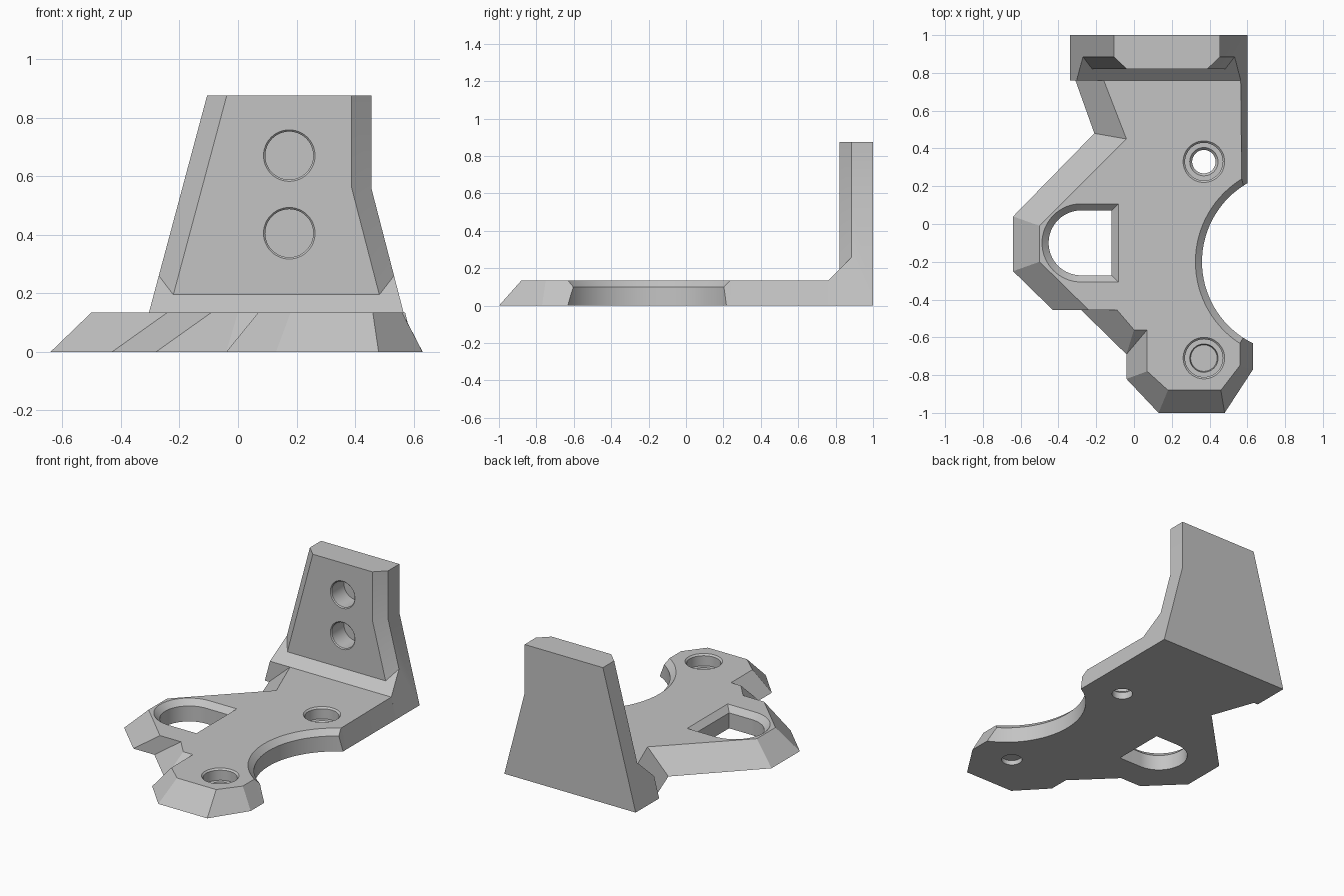
import bpy, bmesh
from math import sin, cos, pi, radians

cube = bpy.data.objects.get("Cube")
if cube:
    bpy.data.objects.remove(cube, do_unlink=True)

grey = bpy.data.materials.new("plain grey")
grey.use_nodes = True
grey.diffuse_color = (0.55, 0.55, 0.55, 1)
grey.node_tree.nodes["Principled BSDF"].inputs["Base Color"].default_value = (0.55, 0.55, 0.55, 1)


def loft(name, rings):
    """Closed solid through rings that all have the same number of points."""
    bm = bmesh.new()
    rows = [[bm.verts.new(p) for p in ring] for ring in rings]
    n = len(rows[0])
    for a, b in zip(rows, rows[1:]):
        for i in range(n):
            j = (i + 1) % n
            bm.faces.new((a[i], a[j], b[j], b[i]))
    bm.faces.new(rows[0])
    bm.faces.new(rows[-1])
    bmesh.ops.remove_doubles(bm, verts=bm.verts, dist=0.0005)
    bmesh.ops.dissolve_limit(bm, angle_limit=radians(0.5), verts=bm.verts, edges=bm.edges)
    bmesh.ops.recalc_face_normals(bm, faces=bm.faces)
    mesh = bpy.data.meshes.new(name)
    bm.to_mesh(mesh)
    bm.free()
    mesh.materials.append(grey)
    obj = bpy.data.objects.new(name, mesh)
    bpy.context.collection.objects.link(obj)
    return obj


def arc(r, start, end, steps):
    return [(r * cos(start + (end - start) * i / steps),
             r * sin(start + (end - start) * i / steps)) for i in range(steps + 1)]


def round_cutter(cx, cy, steps, sides=48):
    """Upright stepped cutter from (radius, z) pairs."""
    return loft("cutter", [[(cx + x, cy + y, z) for x, y in arc(r, 0, 2 * pi, sides)[:-1]]
                           for r, z in steps])


def wall_cutter(cx, cz, steps):
    """Cutter along y from (radius, y) pairs."""
    return loft("cutter", [[(cx + x, y, cz + z) for x, z in arc(r, 0, 2 * pi, 48)[:-1]]
                           for r, y in steps])


def cut(obj, cutters):
    bpy.context.view_layer.objects.active = obj
    for c in cutters:
        c.hide_render = True
        mod = obj.modifiers.new("cut", 'BOOLEAN')
        mod.operation = 'DIFFERENCE'
        mod.solver = 'EXACT'
        mod.object = c
        bpy.ops.object.modifier_apply(modifier=mod.name)
        bpy.data.objects.remove(c, do_unlink=True)


# Base plate: bottom and top outlines with sloped sides between
T = 0.135
outline = [
    ((-.31, .76), (-.16, .76)), ((-.21, .48), (-.04, .45)),
    ((-.64, .04), (-.50, -.01)), ((-.64, -.25), (-.50, -.20)),
    ((-.43, -.455), (-.24, -.455)), ((-.28, -.455), (-.09, -.455)),
    ((-.04, -.69), (0, -.56)), ((-.04, -.69), (.07, -.56)),
    ((-.04, -.82), (.07, -.78)), ((.13, -1), (.18, -.88)),
    ((.48, -1), (.46, -.88)), ((.63, -.77), (.56, -.75)),
    ((.63, -.66), (.56, -.635)), ((.60, .25), (.57, .245)),
    ((.60, .76), (.565, .76)),
]
base = loft("base_plate", [[(*b, 0) for b, t in outline], [(*t, T) for b, t in outline]])


# D-shaped window with a chamfered rim
def window_ring(grow, z):
    r = 0.172 + grow
    pts = arc(r, pi / 2, 3 * pi / 2, 32)
    ring = [(-.28 + x, -.10 + y, z) for x, y in pts]
    return ring + [(-.118 + grow, -.10 - r, z), (-.118 + grow, -.10 + r, z)]


window = loft("cutter", [window_ring(0, -.1), window_ring(0, .1), window_ring(.07, .17)])

# Large round side notch, and the counterbored screw holes
notch = round_cutter(.84, -.2, [(.48, -.1), (.48, .1), (.55, .17)], 96)
bore = [(.075, .06), (.1, .06), (.1, .125), (.135, .16)]
through = round_cutter(.37, .33, [(.062, -.1), (.062, .045)] + bore)
blind_top = round_cutter(.37, -.71, [(.07, .035)] + bore)
blind_bottom = round_cutter(.37, -.71, [(.062, -.1), (.062, .03)])
cut(base, [window, notch, through, blind_top, blind_bottom])


# Upright wall with tapering sides, front bevels and a sloped foot
def wall_ring(z, outer_y, inner_y, inner_z):
    def left(h):
        return -.34 + .268 * h

    def right(h):
        return .60 - .259 * min(h, .56)
    w = .067
    return [(left(z), 1, z), (right(z), 1, z), (right(z), outer_y, z),
            (right(inner_z) - w, inner_y, inner_z),
            (left(inner_z) + w, inner_y, inner_z), (left(z), outer_y, z)]


wall = loft("upright_wall", [
    wall_ring(0, .76, .76, 0), wall_ring(T, .76, .76, T),
    wall_ring(.26, .885, .82, .195),
    wall_ring(.56, .885, .82, .56), wall_ring(.875, .885, .82, .875)])
cut(wall, [wall_cutter(.175, z, [(.108, .80), (.082, .826), (.082, .95)]) for z in (.67, .405)])

# Smooth round walls, crisp edges
for obj in (base, wall):
    bpy.ops.object.select_all(action='DESELECT')
    obj.select_set(True)
    bpy.context.view_layer.objects.active = obj
    bpy.ops.object.shade_smooth_by_angle(angle=radians(20))
